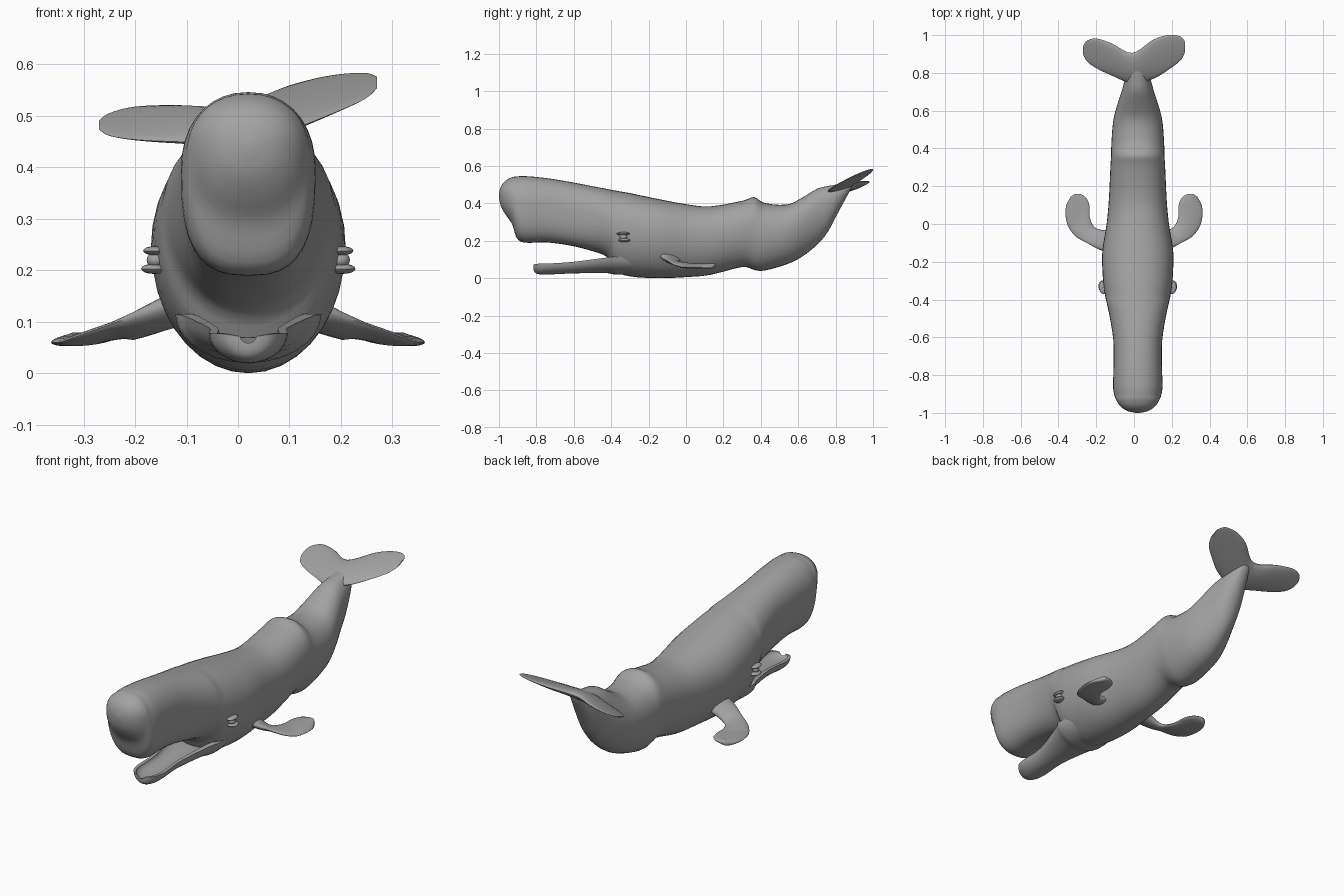
import bpy, bmesh, math
from mathutils import Vector

if "Cube" in bpy.data.objects:
    bpy.data.objects.remove(bpy.data.objects["Cube"])

CX = 0.02  # the body sits slightly to the right of the flipper midline

skin = bpy.data.materials.new("whale_grey")
skin.diffuse_color = (0.36, 0.365, 0.36, 1)
skin.use_nodes = True
skin.node_tree.nodes["Principled BSDF"].inputs["Base Color"].default_value = skin.diffuse_color


def smooth_rows(rows, steps):
    """Catmull-Rom interpolation through rows of numbers."""
    out = []
    n = len(rows)
    for i in range(n - 1):
        p0, p1, p2, p3 = (rows[max(i - 1, 0)], rows[i], rows[i + 1], rows[min(i + 2, n - 1)])
        for k in range(steps):
            t = k / steps
            out.append([0.5 * (2 * b + (c - a) * t + (2 * a - 5 * b + 4 * c - d) * t * t
                               + (3 * b - a - 3 * c + d) * t ** 3)
                        for a, b, c, d in zip(p0, p1, p2, p3)])
    out.append(list(rows[-1]))
    return out


def finish(name, bm, x=0.0):
    me = bpy.data.meshes.new(name)
    bm.to_mesh(me)
    bm.free()
    me.materials.append(skin)
    ob = bpy.data.objects.new(name, me)
    ob.location.x = x
    bpy.context.collection.objects.link(ob)
    bpy.context.view_layer.objects.active = ob
    for o in bpy.data.objects:
        o.select_set(o is ob)
    bpy.ops.object.shade_smooth_by_angle(angle=math.radians(50))
    return ob


def loft(name, rings, x=0.0):
    """Skin a list of equal point rings and cap both ends."""
    bm = bmesh.new()
    vs = [[bm.verts.new(p) for p in r] for r in rings]
    n = len(vs[0])
    for a, b in zip(vs, vs[1:]):
        for i in range(n):
            j = (i + 1) % n
            bm.faces.new((a[i], a[j], b[j], b[i]))
    bm.faces.new(vs[0])
    bm.faces.new(vs[-1])
    bmesh.ops.recalc_face_normals(bm, faces=bm.faces)
    return finish(name, bm, x)


def spow(v, e):
    return math.copysign(abs(v) ** e, v)


def body_ring(row, n=36):
    # egg section, with a squarer underside below the head
    y, w, top, bot = row
    mid = bot + 0.57 * (top - bot)
    under = 2 + 0.8 * math.exp(-((y + 0.72) / 0.24) ** 4)
    pts = []
    for i in range(n):
        a = 2 * math.pi * i / n
        s, c = math.sin(a), math.cos(a)
        e = 2 / (under if s < 0 else 2.2)
        h = top - mid if s > 0 else mid - bot
        pts.append((w * spow(c, e), y, mid + h * spow(s, e)))
    return pts


def jaw_ring(row, n=14):
    # U-shaped section: rounded outside, shallow trough inside
    y, w, top, bot = row
    arc = [-math.pi * i / n for i in range(n + 1)]
    h = top - bot
    return ([(w * math.cos(a), y, top + h * math.sin(a)) for a in arc]
            + [(0.78 * w * math.cos(a), y, top + h / 2 * math.sin(a)) for a in reversed(arc)])


def blade_ring(lead, trail, th, n=20):
    # lens section between a leading and a trailing point
    pts = []
    for i in range(n):
        a = 2 * math.pi * i / n
        p = Vector(lead).lerp(Vector(trail), 0.5 - 0.5 * math.cos(a))
        p.z += th / 2 * math.sin(a)
        pts.append(p)
    return pts


# Head and body: y, half width, top, bottom
body = [
    (-1, .01, .45, .43), (-.99, .055, .49, .385), (-.965, .092, .522, .34),
    (-.93, .115, .54, .29), (-.905, .124, .544, .215), (-.86, .131, .546, .19),
    (-.75, .128, .536, .192), (-.62, .129, .515, .175), (-.5, .147, .492, .145),
    (-.42, .164, .477, .112), (-.38, .173, .469, .04), (-.3, .184, .455, .01),
    (-.15, .188, .424, 0), (0, .165, .396, .006), (.13, .153, .384, .018),
    (.3, .145, .414, .06), (.365, .141, .434, .044), (.42, .14, .402, .041),
    (.54, .131, .394, .075), (.62, .112, .43, .115), (.7, .086, .478, .178),
    (.76, .07, .493, .25), (.81, .055, .502, .345), (.89, .02, .518, .492)]
loft("head_and_body", [body_ring(r) for r in smooth_rows(body, 3)], CX)

# Lower jaw: y, half width, rim height, underside
jaw = [
    (-.815, .02, .072, .045), (-.807, .045, .076, .03), (-.78, .066, .078, .02),
    (-.73, .077, .079, .02), (-.6, .076, .088, .026), (-.43, .122, .11, .028),
    (-.38, .142, .115, .02), (-.25, .13, .11, .02)]
loft("lower_jaw", [jaw_ring(r) for r in smooth_rows(jaw, 3)], CX)


# Flippers: leading x y, trailing x y; height and thickness fall off from the root
def flipper_ring(row):
    lx, ly, tx, ty = row
    lead = (lx, ly, 0.06 + 0.36 * max(0, 0.345 - lx))
    trail = (tx, ty, 0.072 + 0.5 * max(0, 0.2 - tx))
    chord = math.hypot(lx - tx, ly - ty)
    return blade_ring(lead, trail, min(0.024 + 0.35 * max(0, 0.25 - lx), 0.6 * chord))


flipper = [
    (.12, -.155, .12, -.03), (.185, -.135, .18, -.03), (.25, -.1, .215, -.01),
    (.31, -.065, .235, .04), (.35, -.01, .235, .09), (.363, .05, .25, .135),
    (.358, .1, .28, .157), (.335, .145, .315, .158)]
fl = loft("flippers", [flipper_ring(r) for r in smooth_rows(flipper, 4)])
fl.modifiers.new("mirror", 'MIRROR').use_mirror_merge = False


# Tail flukes: one tilted blade, x, leading y, trailing y
def fluke_ring(row):
    x, ly, ty = row
    z = [0.50 + 0.4 * (y - 0.87) + 0.14 * x for y in (ly, ty)]
    return blade_ring((x, ly, z[0]), (x, ty, z[1]), 0.006 + 0.046 * max(0, 1 - abs(x) / 0.27))


flukes = [
    (-.27, .9, .94), (-.25, .862, .97), (-.2, .825, .982), (-.12, .787, .957),
    (-.01, .745, .906), (.1, .768, .975), (.18, .815, 1), (.245, .865, .993),
    (.27, .91, .965)]
loft("tail_flukes", [fluke_ring(r) for r in smooth_rows(flukes, 5)])

# Eyes with upper and lower lids: position, radii
for name, loc, size in (("eyeballs", (.18, -.335, .22), (.018, .02, .016)),
                        ("upper_lids", (.181, -.335, .238), (.024, .036, .009)),
                        ("lower_lids", (.183, -.33, .203), (.026, .032, .01))):
    bm = bmesh.new()
    bmesh.ops.create_uvsphere(bm, u_segments=14, v_segments=8, radius=1)
    bmesh.ops.scale(bm, vec=size, verts=bm.verts)
    bmesh.ops.translate(bm, vec=loc, verts=bm.verts)
    ob = finish(name, bm, CX)
    ob.modifiers.new("mirror", 'MIRROR').use_mirror_merge = False
